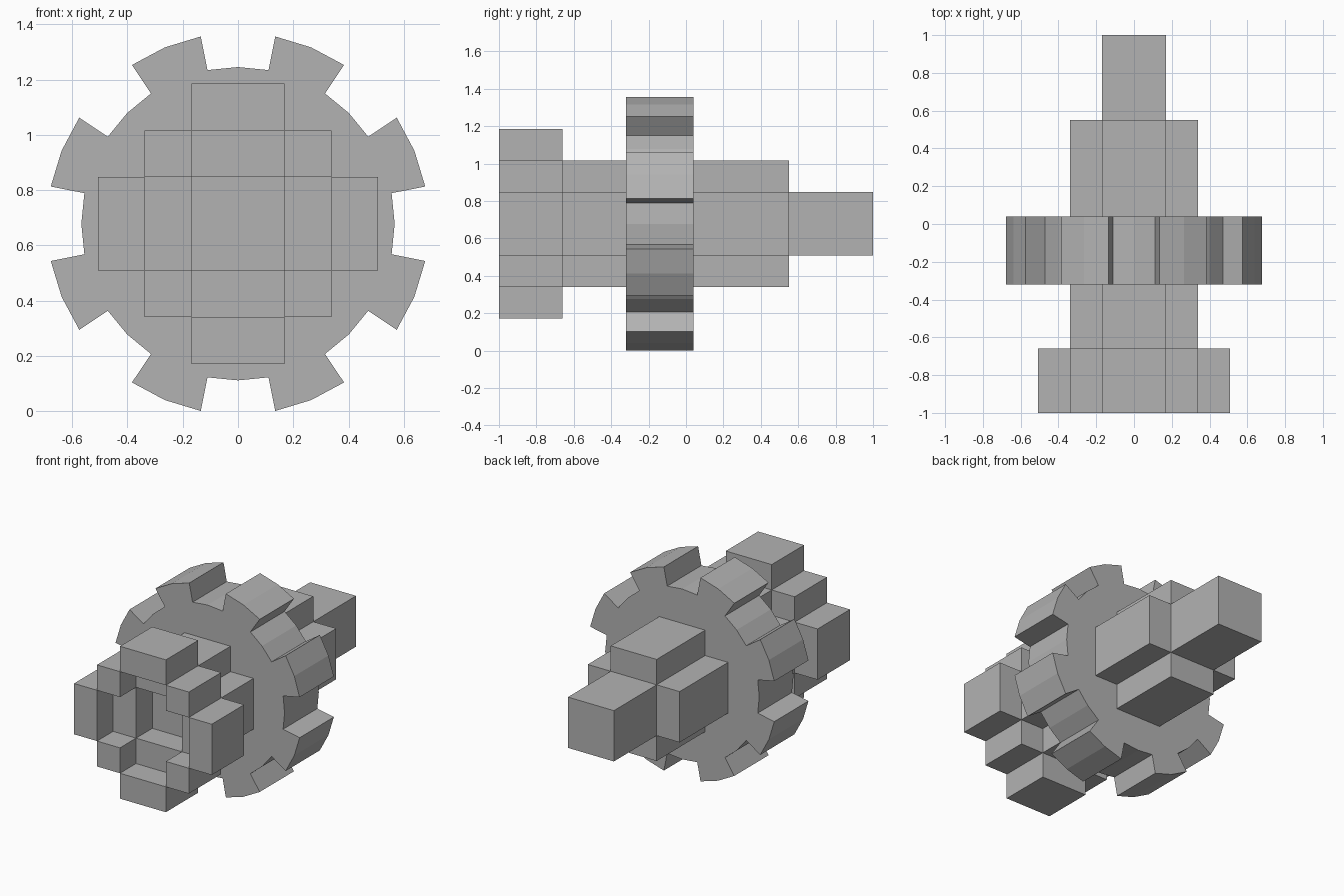
import bpy
import bmesh
from math import sin, cos, pi

if "Cube" in bpy.data.objects:
    bpy.data.objects.remove(bpy.data.objects["Cube"], do_unlink=True)

U = 0.169           # block unit
CZ = 0.678          # height of the central axis
FRONT, RING_BACK, ARM_BACK, TAIL = -1.0, -0.66, 0.55, 1.0
ARM_FRONT = FRONT + U

grey = bpy.data.materials.new("plain grey")
grey.use_nodes = True
grey.diffuse_color = (0.45, 0.45, 0.45, 1)
grey.node_tree.nodes["Principled BSDF"].inputs["Base Color"].default_value = (0.45, 0.45, 0.45, 1)


def finish(name, bm):
    bmesh.ops.recalc_face_normals(bm, faces=bm.faces[:])
    mesh = bpy.data.meshes.new(name)
    bm.to_mesh(mesh)
    bm.free()
    mesh.materials.append(grey)
    obj = bpy.data.objects.new(name, mesh)
    bpy.context.collection.objects.link(obj)
    return obj


def block(name, x, z, y0, y1, width, height):
    """Box centred on (x, z) in block units around the axis, from y0 to y1."""
    bm = bmesh.new()
    bmesh.ops.create_cube(bm, size=1)
    bmesh.ops.scale(bm, vec=(width * U, y1 - y0, height * U), verts=bm.verts)
    bmesh.ops.translate(bm, vec=(x * U, (y0 + y1) / 2, CZ + z * U), verts=bm.verts)
    return finish(name, bm)


# Central shaft: recessed at the front, protruding at the tail
block("shaft", 0, 0, RING_BACK, TAIL, 2, 2)

# Four arms along the shaft, and the stepped ring of blocks at the front
sides = {"left": (1, 0), "right": (-1, 0), "upper": (0, 1), "lower": (0, -1)}
for side, (dx, dz) in sides.items():
    w, h = 2 - abs(dx), 2 - abs(dz)
    block(side + "_arm", dx * 1.5, dz * 1.5, ARM_FRONT, ARM_BACK, w, h)
    block(side + "_ring_block", dx * 2.5, dz * 2.5, FRONT, RING_BACK, w, h)

for sx, xname in ((1, "left"), (-1, "right")):
    for sz, zname in ((1, "upper"), (-1, "lower")):
        block(f"{zname}_{xname}_corner_block", sx * 1.5, sz * 1.5, FRONT, RING_BACK, 1, 1)

# Gear wheel with eight faceted teeth; notches centred on the axes
ROOT, TIP, STEP = 0.567, 0.691, pi / 16
bm = bmesh.new()
outline = []
for tooth in range(8):
    for k, radius in ((0, ROOT), (1, ROOT), (1, TIP), (2, TIP), (3, TIP), (3, ROOT)):
        a = (tooth * 4 + k) * STEP
        outline.append(bm.verts.new((radius * cos(a), -0.32, CZ + radius * sin(a))))
face = bm.faces.new(outline)
extruded = bmesh.ops.extrude_face_region(bm, geom=[face], use_keep_orig=True)
bmesh.ops.translate(bm, vec=(0, 0.36, 0),
                    verts=[v for v in extruded["geom"] if isinstance(v, bmesh.types.BMVert)])
finish("gear_wheel", bm)
